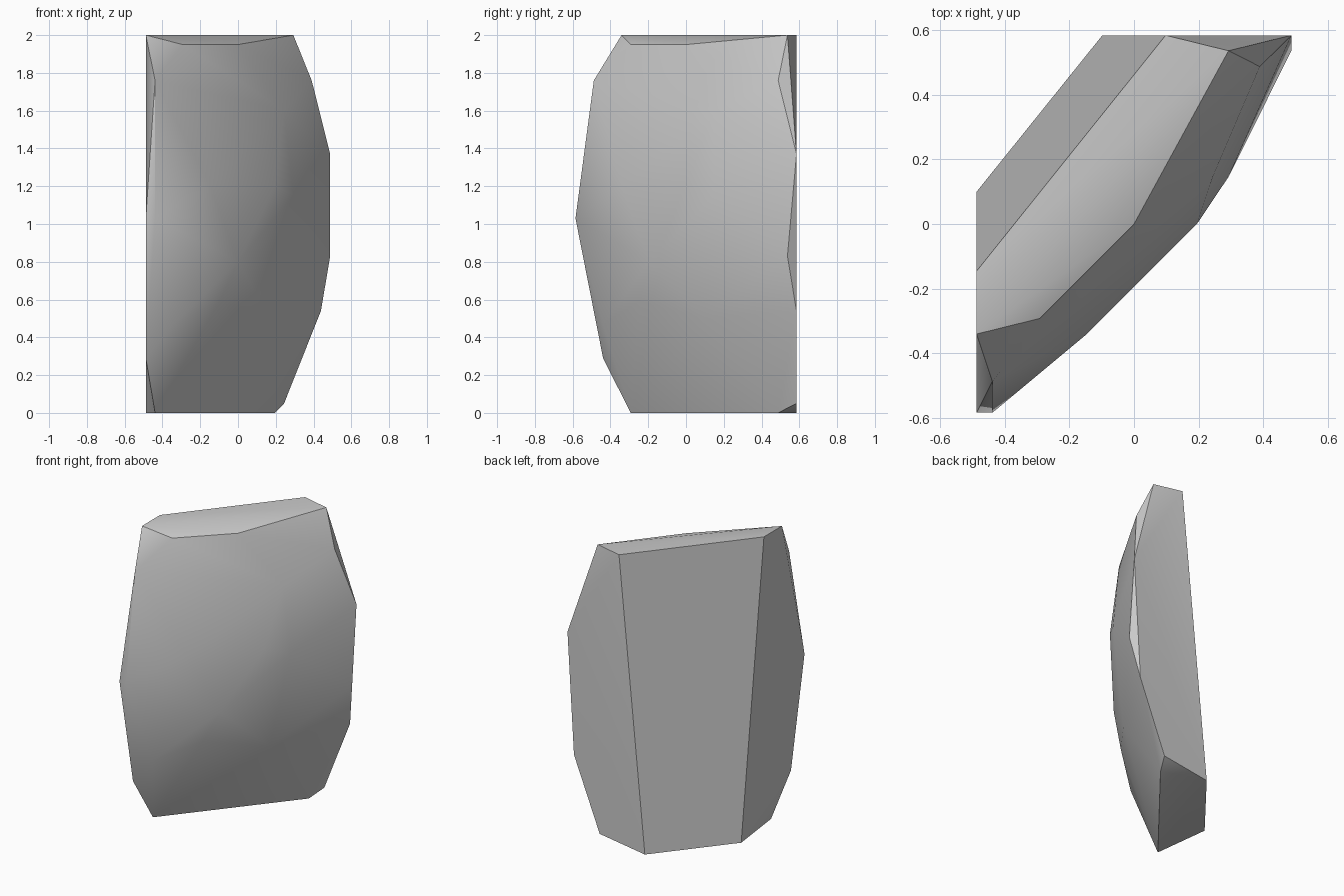
import bpy
import bmesh
import math

cube = bpy.data.objects.get("Cube")
if cube:
    bpy.data.objects.remove(cube, do_unlink=True)

# Plain stone colour
stone = bpy.data.materials.new("grey_stone")
stone.use_nodes = True
colour = (0.59, 0.59, 0.59, 1)
stone.diffuse_color = colour
stone.node_tree.nodes["Principled BSDF"].inputs["Base Color"].default_value = colour

# Corners of the two flat cut sides and the slanted back
SIDE, BACK, TOP = -0.488, 0.585, 2.0
side_cut = [(SIDE, y, z) for y, z in
            ((-0.146, TOP), (-0.341, TOP), (-0.585, 1.03), (-0.439, 0.29), (0.1, 0))]
back_cut = [(x, BACK, z) for x, z in
            ((0.098, TOP), (0.488, 1.37), (0.439, 0.54), (0.244, 0.05), (-0.098, 0))]

# Chamfered rims around the front, top and foot
top_rim = [(-0.293, -0.293, 1.95), (0, 0, 1.95), (0.293, 0.537, TOP)]
foot_rim = [(-0.439, -0.293, 0), (0.195, 0.488, 0)]
side_rim = [(-0.439, -0.488, 1.76), (-0.439, -0.585, 1.03), (-0.341, -0.439, 0.47)]
back_rim = [(0.39, 0.488, 1.76), (0.488, 0.537, 0.83)]

# Bulge of the rounded front
bulge = [(-0.146, -0.341, 1.2), (0.195, 0, 1.2), (0.293, 0.146, 1.15),
         (0.244, 0.146, 1.6), (0, -0.195, 0.8), (-0.098, -0.244, 0.59),
         (0.17, 0.1, 0.5)]

# Wrap the corners in one closed rock surface
bm = bmesh.new()
for point in side_cut + back_cut + top_rim + foot_rim + side_rim + back_rim + bulge:
    bm.verts.new(point)
bmesh.ops.convex_hull(bm, input=bm.verts[:])
loose = [v for v in bm.verts if not v.link_faces]
bmesh.ops.delete(bm, geom=loose, context="VERTS")
bmesh.ops.dissolve_limit(bm, angle_limit=math.radians(0.6),
                         verts=bm.verts[:], edges=bm.edges[:])
bmesh.ops.recalc_face_normals(bm, faces=bm.faces[:])

mesh = bpy.data.meshes.new("rock_slab")
bm.to_mesh(mesh)
bm.free()
mesh.materials.append(stone)
rock = bpy.data.objects.new("rock_slab", mesh)
bpy.context.collection.objects.link(rock)

# Smooth front, crisp cut edges
bpy.ops.object.select_all(action="DESELECT")
rock.select_set(True)
bpy.context.view_layer.objects.active = rock
bpy.ops.object.shade_smooth_by_angle(angle=math.radians(31))
